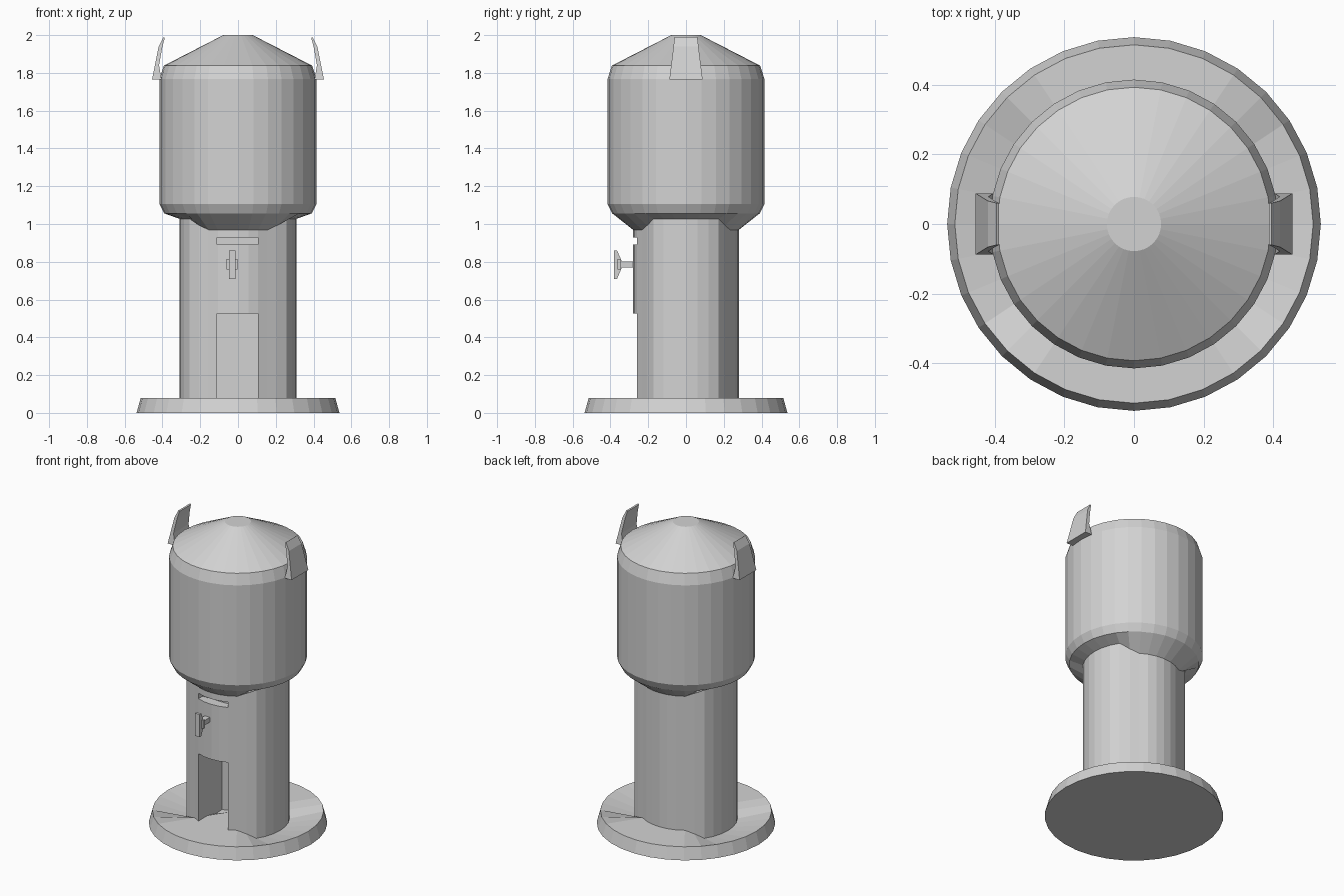
import bpy, bmesh, math

cube = bpy.data.objects.get("Cube")
if cube:
    bpy.data.objects.remove(cube, do_unlink=True)

mat = bpy.data.materials.new("light_grey")
mat.use_nodes = True
GREY = (0.65, 0.65, 0.65, 1)
mat.diffuse_color = GREY
mat.node_tree.nodes["Principled BSDF"].inputs["Base Color"].default_value = GREY

SIDES = 32


def finish(name, bm):
    bmesh.ops.recalc_face_normals(bm, faces=bm.faces)
    mesh = bpy.data.meshes.new(name)
    bm.to_mesh(mesh)
    bm.free()
    mesh.materials.append(mat)
    obj = bpy.data.objects.new(name, mesh)
    bpy.context.collection.objects.link(obj)
    return obj


def bulge(i):
    """1 on the left and right pilasters, 0 on the front and back."""
    m = i % 16
    m = min(m, 16 - m)
    return 1.0 if m <= 3 else 0.4 if m == 4 else 0.0


def lathe(name, rings, z_low, z_high):
    """Loft rings of (radius, z, extra radius, extra z); extras act on the pilasters."""
    bm = bmesh.new()
    loops = []
    for r, z, dr, dz in rings:
        loop = []
        for i in range(SIDES):
            a, t = 2 * math.pi * i / SIDES, bulge(i)
            rad = r + dr * t
            loop.append(bm.verts.new((rad * math.cos(a), rad * math.sin(a), z + dz * t)))
        loops.append(loop)
    for lo, hi in zip(loops, loops[1:]):
        for i in range(SIDES):
            j = (i + 1) % SIDES
            bm.faces.new((lo[i], lo[j], hi[j], hi[i]))
    for loop, z in ((loops[0], z_low), (loops[-1], z_high)):
        c = bm.verts.new((0, 0, z))
        for i in range(SIDES):
            bm.faces.new((loop[i], loop[(i + 1) % SIDES], c))
    return finish(name, bm)


def prism(name, a, b):
    """Closed solid between two matching outlines."""
    bm = bmesh.new()
    va = [bm.verts.new(p) for p in a]
    vb = [bm.verts.new(p) for p in b]
    n = len(va)
    bm.faces.new(va)
    bm.faces.new(vb[::-1])
    for i in range(n):
        j = (i + 1) % n
        bm.faces.new((va[i], vb[i], vb[j], va[j]))
    return finish(name, bm)


def box(name, x0, x1, y0, y1, z0, z1):
    low = [(x0, y0), (x1, y0), (x1, y1), (x0, y1)]
    return prism(name, [(x, y, z0) for x, y in low], [(x, y, z1) for x, y in low])


# Base plate, its top dipping beside the pilasters
lathe("base_plate", [(0.537, 0, 0, 0), (0.515, 0.08, 0, 0), (0.275, 0.08, 0.03, -0.05)], 0, 0.08)

# Column with side pilasters, a doorway and a slot
column = lathe("column", [(0.28, 0.01, 0.03, 0), (0.28, 1.06, 0.03, 0)], 0.01, 1.06)
for name, dims in (("doorway_cutter", (-0.11, 0.107, -0.5, -0.01, -0.1, 0.527)),
                   ("slot_cutter", (-0.11, 0.107, -0.5, -0.215, 0.892, 0.928))):
    cutter = box(name, *dims)
    cutter.hide_render = True
    mod = column.modifiers.new(name, 'BOOLEAN')
    mod.operation = 'DIFFERENCE'
    mod.solver = 'EXACT'
    mod.object = cutter
    bpy.context.view_layer.objects.active = column
    bpy.ops.object.modifier_apply(modifier=mod.name)
    bpy.data.objects.remove(cutter, do_unlink=True)

# Tank with chamfered edges, scooped skirt and conical roof
lathe("tank", [(0.276, 0.966, 0.03, 0.06), (0.39, 1.056, 0, 0), (0.415, 1.105, 0, 0),
               (0.415, 1.768, 0, 0), (0.393, 1.838, 0, 0), (0.078, 2.0, 0, 0)], 0.966, 2.0)

# Pair of tapered ears: outline in (x, z), half width shrinking with height
EAR = [(0.455, 1.765), (0.42, 1.94), (0.395, 1.99), (0.388, 1.985),
       (0.402, 1.93), (0.418, 1.84), (0.405, 1.765)]
for name, s in (("left_ear", 1), ("right_ear", -1)):
    sides = [[(s * x, k * (0.088 - 0.124 * (z - 1.765)), z) for x, z in EAR] for k in (-1, 1)]
    prism(name, *sides)

# Tap: tapered grip, side wings and stem
GRIP = [(-0.382, 0.71), (-0.365, 0.71), (-0.34, 0.768), (-0.34, 0.803),
        (-0.365, 0.86), (-0.382, 0.86)]
prism("tap_grip", *[[(x, y, z) for y, z in GRIP] for x in (-0.048, -0.014)])
box("tap_wings", -0.06, -0.002, -0.362, -0.345, 0.76, 0.815)
box("tap_stem", -0.05, -0.012, -0.345, -0.26, 0.77, 0.802)
